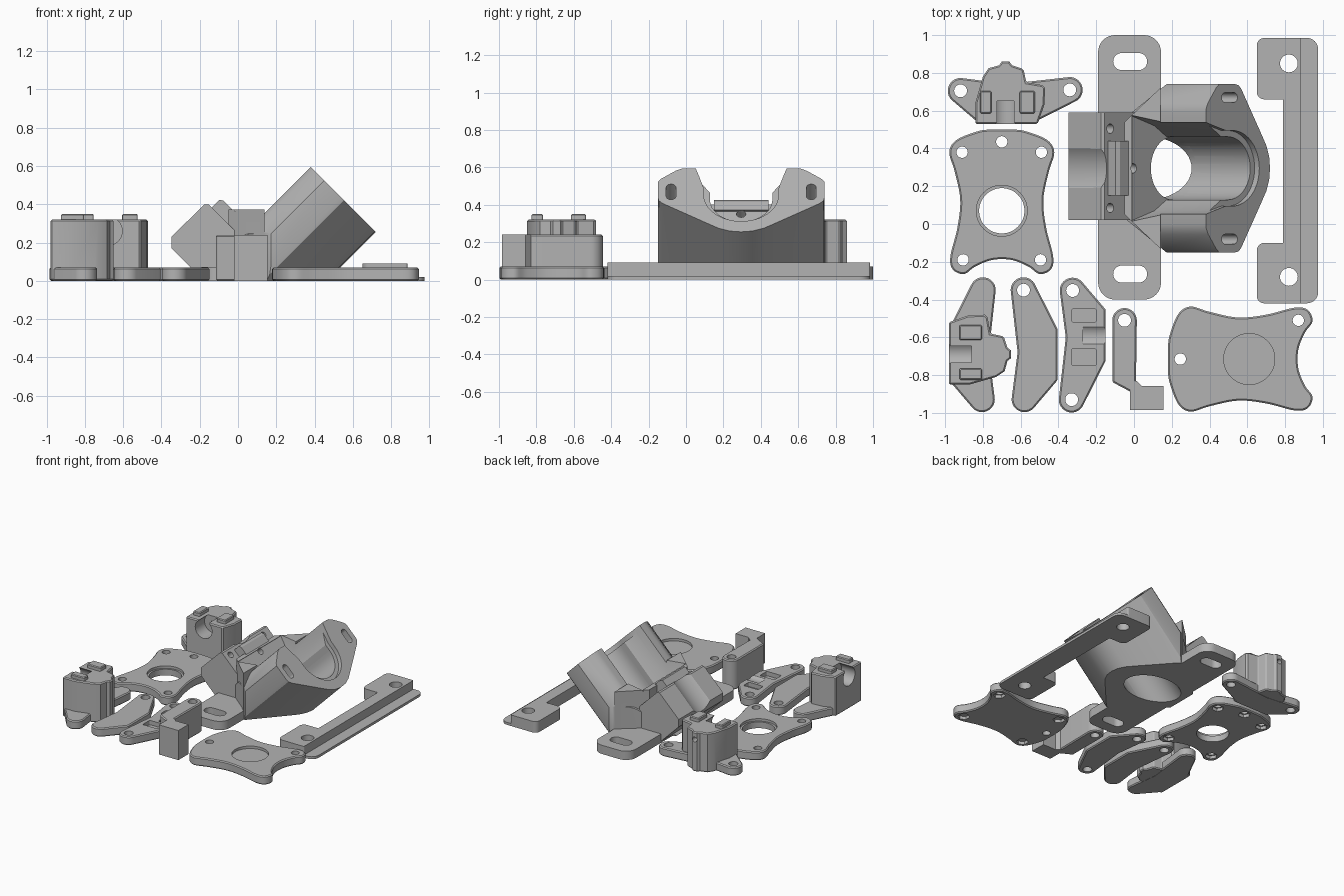
import bpy, bmesh, math
from mathutils import Matrix, Vector
from mathutils.geometry import convex_hull_2d

if "Cube" in bpy.data.objects:
    bpy.data.objects.remove(bpy.data.objects["Cube"])

GREY = (0.45, 0.45, 0.45, 1)
mat = bpy.data.materials.new("printed grey")
mat.use_nodes = True
mat.diffuse_color = GREY
mat.node_tree.nodes["Principled BSDF"].inputs["Base Color"].default_value = GREY


def frame(origin, u, v, w):
    m = Matrix((u, v, w)).transposed().to_4x4()
    m.translation = origin
    return m


def at(x, y, u=(1, 0, 0), v=(0, 1, 0)):
    return frame((x, y, 0), u, v, (0, 0, 1))


def circle(x, y, r, n=32):
    return [(x + r * math.cos(math.tau * i / n), y + r * math.sin(math.tau * i / n)) for i in range(n)]


def hull(*discs):
    pts = [Vector(p) for d in discs for p in circle(*d)]
    return [pts[i] for i in convex_hull_2d(pts)]


def rect(x0, x1, y0, y1, r=0.01):
    return hull(*[(x, y, r) for x in (x0 + r, x1 - r) for y in (y0 + r, y1 - r)])


def smooth_loop(pts, n=6):
    # closed Catmull-Rom curve through the points
    out, k = [], len(pts)
    for i in range(k):
        a, b, c, d = (Vector(pts[(i + j) % k]) for j in (-1, 0, 1, 2))
        for s in range(n):
            t = s / n
            out.append(b + 0.5 * t * (c - a + t * (2 * a - 5 * b + 4 * c - d + t * (3 * b - a - 3 * c + d))))
    return out


def apply(ob, mod):
    mesh = bpy.data.meshes.new_from_object(ob.evaluated_get(bpy.context.evaluated_depsgraph_get()))
    ob.modifiers.remove(mod)
    ob.data = mesh


def prism(name, pts, z0, z1, m=Matrix(), bevel=0):
    bm = bmesh.new()
    face = bm.faces.new([bm.verts.new((p[0], p[1], z0)) for p in pts])
    ext = bmesh.ops.extrude_face_region(bm, geom=[face])["geom"]
    bmesh.ops.translate(bm, verts=[g for g in ext if isinstance(g, bmesh.types.BMVert)], vec=(0, 0, z1 - z0))
    bm.transform(m)
    bmesh.ops.recalc_face_normals(bm, faces=bm.faces)
    mesh = bpy.data.meshes.new(name)
    bm.to_mesh(mesh)
    bm.free()
    mesh.materials.append(mat)
    ob = bpy.data.objects.new(name, mesh)
    bpy.context.collection.objects.link(ob)
    if bevel:
        mod = ob.modifiers.new("edge", "BEVEL")
        mod.width, mod.segments, mod.limit_method, mod.angle_limit = bevel, 1, "ANGLE", 1.0
        apply(ob, mod)
    return ob


def boolean(a, b, op):
    mod = a.modifiers.new("bool", "BOOLEAN")
    mod.operation, mod.object, mod.solver = op, b, "EXACT"
    apply(a, mod)
    bpy.data.objects.remove(b)


def cut(ob, pts, z0, z1, m=Matrix()):
    boolean(ob, prism("cutter", pts, z0, z1, m), "DIFFERENCE")


def add(ob, pts, z0, z1, m=Matrix(), bevel=0):
    boolean(ob, prism("piece", pts, z0, z1, m, bevel), "UNION")


def mirror(half):
    return half + [(-x, y) for x, y in reversed(half) if x > 0]


# Mounting plates with waisted sides and five screw holes
def plate(name, m):
    half = [(0.06, 0.43), (0.13, 0.42), (0.24, 0.375), (0.278, 0.31), (0.25, 0.21), (0.22, 0.06),
            (0.235, -0.09), (0.272, -0.24), (0.26, -0.31), (0.2, -0.335), (0.14, -0.295), (0.05, -0.26)]
    ob = prism(name, smooth_loop(mirror(half)), 0, 0.07, m, 0.008)
    cut(ob, circle(0, 0, 0.12, 48), -0.1, 0.2, m)
    cut(ob, circle(0, 0, 0.135, 48), 0.05, 0.2, m)
    for x, y in ((0.21, 0.31), (-0.21, 0.31), (0.205, -0.26), (-0.205, -0.26), (0, 0.365)):
        cut(ob, circle(x, y, 0.03), -0.1, 0.2, m)
        cut(ob, circle(x, y, 0.045, 6), -0.1, 0.025, m)


plate("rear_plate", at(-0.7, 0.07))
plate("front_plate", at(0.61, -0.715, (0, 1, 0), (-1, 0, 0)))


# Clamp halves: flat edge along u, depth along v
EARS = ((0.34, 0.18), (-0.238, 0.175))
PADS = ((0.075, 0.155), (-0.135, -0.075))


def clamp(name, m, tall):
    ob = prism(name, hull((*EARS[0], 0.068), (0.13, 0.02, 0.02), (0, 0.02, 0.02), (0, 0.19, 0.02)), 0, 0.07, m, 0.008)
    add(ob, hull((*EARS[1], 0.068), (-0.13, 0.02, 0.02), (0.02, 0.02, 0.02), (0.02, 0.19, 0.02)), 0, 0.07, m, 0.008)
    along = m @ frame((0, 0, 0), (1, 0, 0), (0, 0, 1), (0, -1, 0))
    if tall:
        body = [(-0.16, 0), (0.17, 0), (0.205, 0.1), (0.21, 0.19), (0.195, 0.205), (0.11, 0.22), (0.095, 0.29),
                (0.035, 0.31), (0.02, 0.33), (-0.02, 0.33), (-0.035, 0.31), (-0.09, 0.295), (-0.12, 0.25), (-0.16, 0.11)]
        add(ob, body, 0.001, 0.32, m, 0.008)
        cut(ob, circle(0, 0.26, 0.075), -0.12, 0.1, along)
        cut(ob, circle(0, 0.26, 0.02), -0.5, 0.1, along)
    else:
        cut(ob, circle(0, 0.13, 0.075), -0.12, 0.1, along)
    for u0, u1 in PADS:
        if tall:
            add(ob, rect(u0, u1, 0.055, 0.175), 0.3, 0.35, m, 0.006)
        else:
            cut(ob, rect(u0 - 0.005, u1 + 0.005, 0.05, 0.18), 0.035, 0.2, m)
    for u, v in EARS:
        cut(ob, circle(u, v, 0.034), -0.1, 0.4, m)


X, Y, NX, NY = (1, 0, 0), (0, 1, 0), (-1, 0, 0), (0, -1, 0)
clamp("rear_tall_clamp", at(-0.68, 0.53), True)
clamp("side_tall_clamp", at(-0.98, -0.69, Y, X), True)
clamp("thin_clamp_a", at(-0.405, -0.69, Y, NX), False)
clamp("thin_clamp_b", at(-0.15, -0.59, NY, NX), False)

# L-shaped lever with a cross hole in its foot
lever = prism("lever", hull((-0.05, -0.51, 0.065), (-0.095, -0.825, 0.02), (-0.01, -0.87, 0.02)), 0, 0.24, bevel=0.008)
add(lever, [(-0.02, -0.985), (0.155, -0.985), (0.155, -0.857), (0.04, -0.857), (0.012, -0.83), (-0.02, -0.83)], 0, 0.24)
cut(lever, circle(-0.05, -0.51, 0.034), -0.1, 0.4)
cross = frame((0, 0, 0), (0, 1, 0), (0, 0, 1), (1, 0, 0))
cut(lever, circle(-0.92, 0.12, 0.03), -0.1, 0.3, cross)
cut(lever, circle(-0.92, 0.12, 0.05), 0.1, 0.3, cross)

# Long clamping bar with a thin lip on its outer side
bar = prism("bar", rect(0.79, 0.885, -0.42, 0.985), 0, 0.09)
for y0, y1, yh in ((0.66, 0.985, 0.85), (-0.42, -0.1, -0.28)):
    add(bar, rect(0.65, 0.885, y0, y1, 0.04), 0, 0.09)
add(bar, rect(0.8, 0.975, -0.42, 0.985, 0.06), 0, 0.02)
for y in (0.85, -0.28):
    cut(bar, circle(0.82, y, 0.047), -0.1, 0.2)

# Housing: tilted tube, its frame sits on the lower edge of the open end
d = math.sqrt(0.5)
MID = 0.295
tilt = frame((0.72, MID, 0.255), (0, 1, 0), (-d, 0, d), (d, 0, d))
side = frame((0, 0, 0), (1, 0, 0), (0, 0, 1), (0, -1, 0))
shell = mirror([(0, 0), (0.06, 0.006), (0.12, 0.027), (0.19, 0.07), (0.42, 0.215), (0.44, 0.235), (0.445, 0.26),
                (0.445, 0.38), (0.43, 0.4), (0.35, 0.462), (0.32, 0.477), (0.295, 0.48)])
housing = prism("housing", shell, -0.84, 0, tilt)
for s in (1, -1):
    cut(housing, [(0.19, MID + s * 0.46), (-0.4, MID + s * 0.46), (-0.4, MID - s * 0.02)], -1, 1)
add(housing, [(-0.05, 0.05), (0.139, -0.13), (0.139, 0.72), (-0.05, 0.54)], -0.02, 0.373)


# Open trough of the tube with a wider lip at the mouth
def trough(r):
    arc = [(r * math.cos(a), 0.28 + r * math.sin(a)) for a in [-math.pi * i / 24 for i in range(25)]]
    return arc + [(-r, 0.33), (-0.225, 0.42), (-0.28, 0.6), (0.28, 0.6), (0.225, 0.42), (r, 0.33)]


cut(housing, trough(0.167), -0.445, 0.1, tilt)
cut(housing, trough(0.2), -0.035, 0.1, tilt)

# Rear saddle block and its raised ledge
wing = [(-0.348, 0.23), (-0.175, 0.4), (-0.155, 0.4), (0.02, 0.225), (0.02, -0.02), (-0.158, -0.02), (-0.348, 0.17)]
add(housing, wing, -0.59, -0.02, side)
add(housing, [(-0.15, 0.37), (-0.097, 0.424), (-0.075, 0.418), (0.03, 0.313), (0.03, 0.19)], -0.44, -0.15, side)
cut(housing, circle(0, 0.907, 0.2, 48), -0.95, -0.4, tilt)

# Flange with adjustment slots
add(housing, rect(-0.19, 0.143, -0.4, 1.0, 0.09), 0, 0.071)
for y in (0.86, -0.265):
    cut(housing, hull((-0.065, y, 0.045), (0.025, y, 0.045)), -0.1, 0.2)
cut(housing, rect(-2, 2, -2, 2), -2, 0)

# Through bore, mouth slots and screw holes
cut(housing, circle(0, 0.28, 0.167, 48), -1.3, -0.44, tilt)
for s in (1, -1):
    cut(housing, hull((s * 0.375, 0.27, 0.026), (s * 0.375, 0.335, 0.026)), -0.25, 0.1, tilt)
    cut(housing, circle(s * 0.21, 0.68, 0.025), -0.62, -0.4, tilt)
cut(housing, circle(0, 0.58, 0.025), -0.55, -0.4, tilt)

# Shading
for ob in bpy.context.collection.objects:
    if ob.type == "MESH" and mat.name in ob.data.materials:
        ob.select_set(True)
        bpy.context.view_layer.objects.active = ob
bpy.ops.object.shade_smooth_by_angle(angle=0.5)
